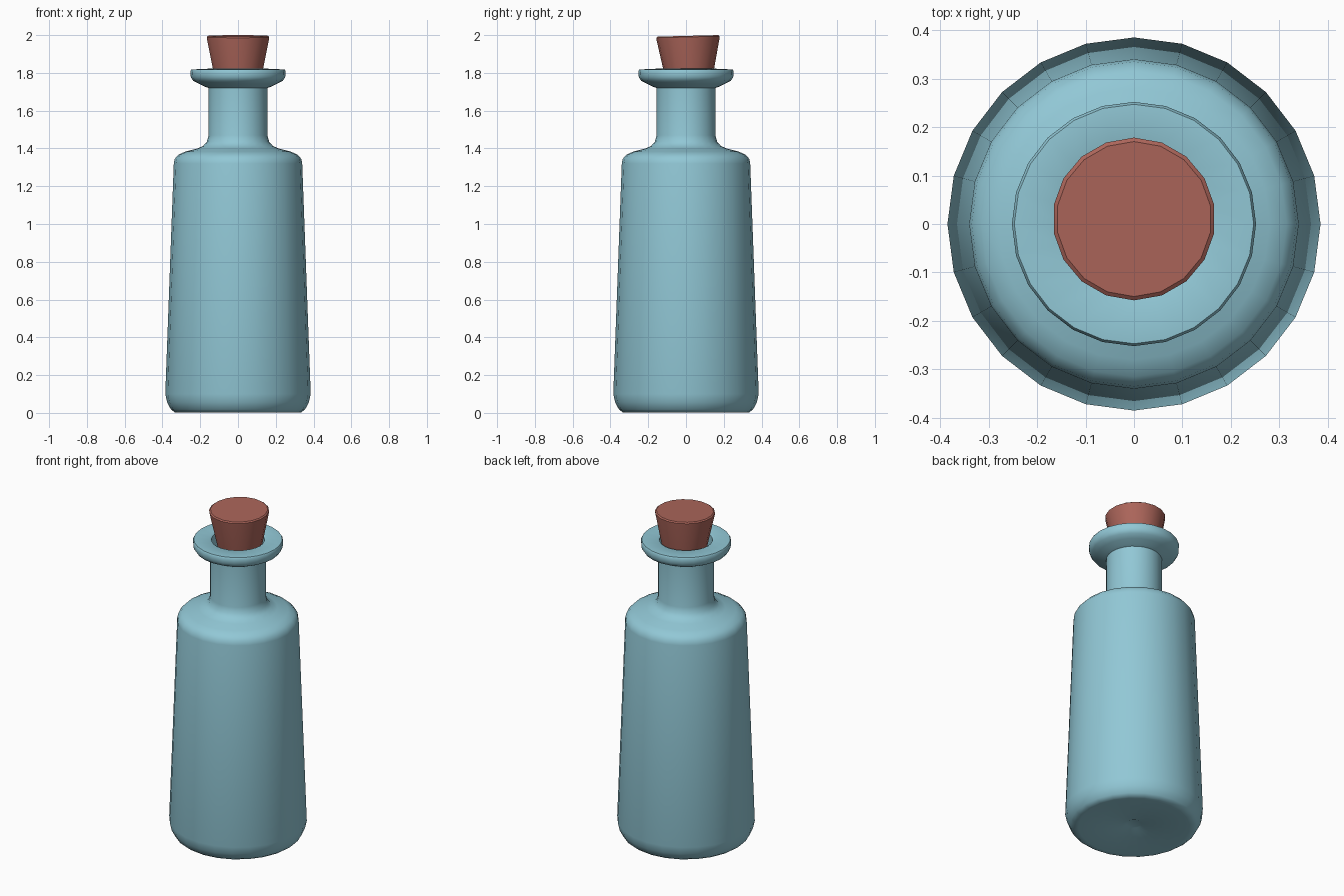
import bpy
import math

old = bpy.data.objects.get("Cube")
if old:
    bpy.data.objects.remove(old, do_unlink=True)


def material(name, rgb):
    mat = bpy.data.materials.new(name)
    mat.use_nodes = True
    mat.diffuse_color = (*rgb, 1)
    mat.node_tree.nodes["Principled BSDF"].inputs["Base Color"].default_value = (*rgb, 1)
    return mat


def lathe(name, profile, sides, mat, smooth_angle, start=0.0):
    """Revolve (radius, height) points, listed from the underside up, around z."""
    verts, rings, faces = [], [], []
    for r, z in profile:
        count = sides if r > 0 else 1
        first = len(verts)
        for i in range(count):
            a = start + math.tau * i / sides
            verts.append((r * math.cos(a), r * math.sin(a), z))
        rings.append([first + i % count for i in range(sides)])
    for low, high in zip(rings, rings[1:]):
        for i in range(sides):
            j = (i + 1) % sides
            quad = [low[i], low[j], high[j], high[i]]
            faces.append(list(dict.fromkeys(quad)))
    mesh = bpy.data.meshes.new(name)
    mesh.from_pydata(verts, [], faces)
    mesh.materials.append(mat)
    obj = bpy.data.objects.new(name, mesh)
    bpy.context.collection.objects.link(obj)
    bpy.ops.object.select_all(action="DESELECT")
    obj.select_set(True)
    bpy.context.view_layer.objects.active = obj
    bpy.ops.object.shade_smooth_by_angle(angle=math.radians(smooth_angle))
    return obj


glass = material("pale blue glass", (0.285, 0.575, 0.67))
cork = material("red brown cork", (0.41, 0.13, 0.102))

# Bottle: dimpled base, tapered body, shoulder, neck, lip and hollow mouth
base = [(0, 0.02), (0.04, 0.02), (0.07, 0.008), (0.31, 0.004), (0.335, 0.003),
        (0.355, 0.018), (0.375, 0.055), (0.385, 0.1)]
body = [(0.34, 1.32), (0.335, 1.345), (0.315, 1.367), (0.28, 1.383)]
shoulder = [(0.22, 1.398), (0.185, 1.413), (0.165, 1.435), (0.156, 1.47)]
lip = [(0.156, 1.72), (0.175, 1.727), (0.205, 1.742), (0.237, 1.758),
       (0.25, 1.778), (0.252, 1.81), (0.247, 1.818)]
mouth = [(0.16, 1.822), (0.148, 1.815), (0.145, 1.6), (0, 1.6)]
lathe("bottle", base + body + shoulder + lip + mouth, 24, glass, 50)

# Stopper: tapered plug with a small chamfer, leaning slightly in the mouth
plug = [(0, 0), (0.115, 0), (0.167, 0.255), (0.168, 0.265), (0.16, 0.271), (0, 0.271)]
stopper = lathe("stopper", plug, 18, cork, 35, math.pi / 2)
stopper.location = (0, 0.017, 1.725)
stopper.rotation_euler.x = 0.025
